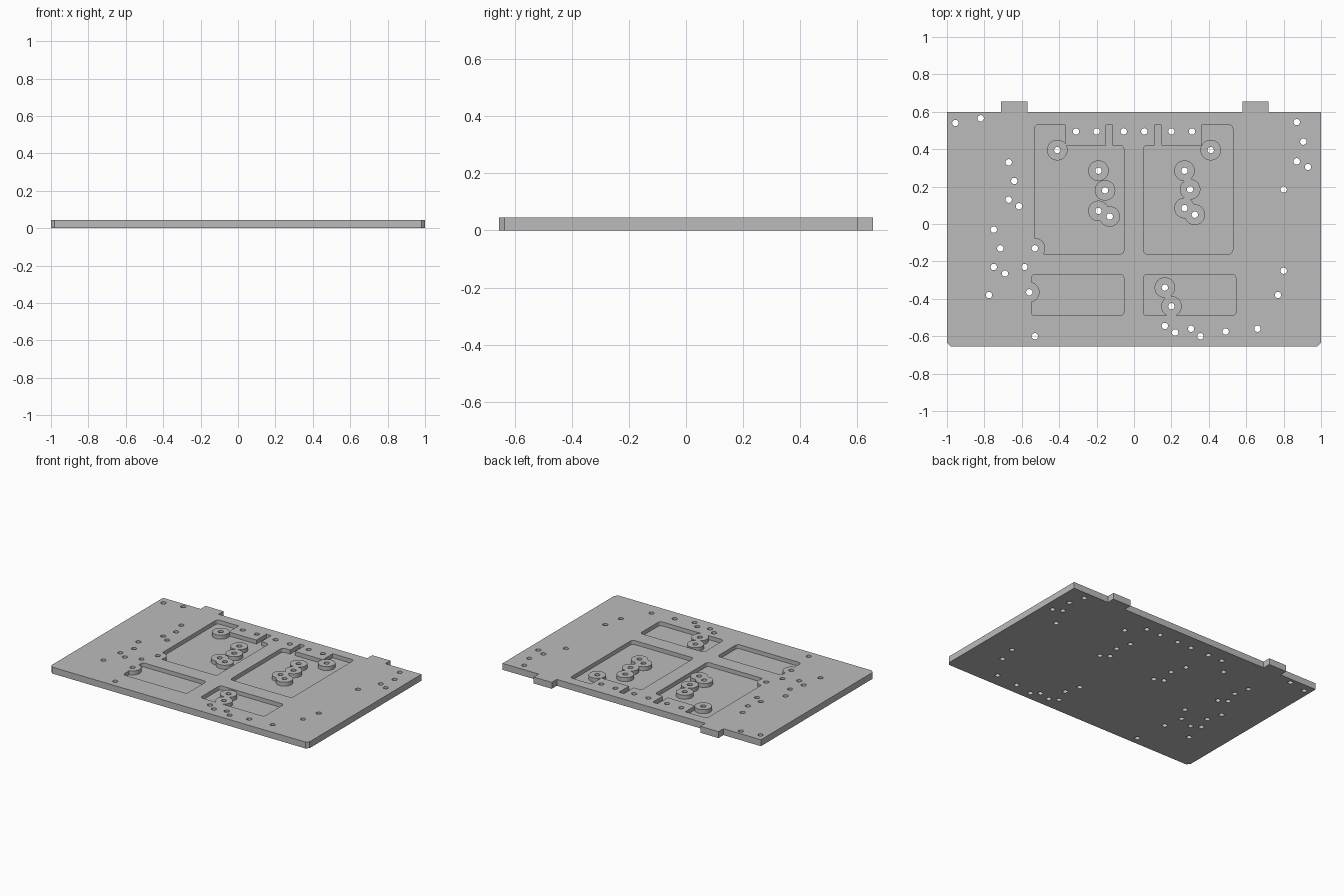
import bpy, bmesh
from mathutils import Matrix

cube = bpy.data.objects.get("Cube")
if cube:
    bpy.data.objects.remove(cube, do_unlink=True)

THICK = 0.045
FLOOR = 0.017
HOLE_R, BOSS_R = 0.017, 0.055


def add_prism(bm, points, z0, z1, rounded=(), radius=0.02, segments=4):
    """Extrude an outline, rounding the corners whose indices are given."""
    part = bmesh.new()
    verts = [part.verts.new((x, y, z0)) for x, y in points]
    part.faces.new(verts)
    if rounded:
        bmesh.ops.bevel(part, geom=[verts[i] for i in rounded], offset=radius,
                        segments=segments, profile=0.5, affect='VERTICES')
    top = bmesh.ops.extrude_face_region(part, geom=part.faces[:])
    moved = [v for v in top["geom"] if isinstance(v, bmesh.types.BMVert)]
    bmesh.ops.translate(part, verts=moved, vec=(0, 0, z1 - z0))
    bmesh.ops.recalc_face_normals(part, faces=part.faces[:])
    mesh = bpy.data.meshes.new("part")
    part.to_mesh(mesh)
    part.free()
    bm.from_mesh(mesh)
    bpy.data.meshes.remove(mesh)


def add_cylinder(bm, x, y, radius):
    bmesh.ops.create_cone(bm, cap_ends=True, segments=32, radius1=radius, radius2=radius,
                          depth=1, matrix=Matrix.Translation((x, y, 0)))


def make_object(name, bm):
    mesh = bpy.data.meshes.new(name)
    bm.to_mesh(mesh)
    bm.free()
    obj = bpy.data.objects.new(name, mesh)
    bpy.context.collection.objects.link(obj)
    return obj


def cut(target, cutters):
    """Subtract the cutters from the target, then discard them."""
    for cutter in cutters:
        cutter.hide_render = True
        mod = target.modifiers.new("cut", 'BOOLEAN')
        mod.operation, mod.solver, mod.object = 'DIFFERENCE', 'EXACT', cutter
    graph = bpy.context.evaluated_depsgraph_get()
    target.data = bpy.data.meshes.new_from_object(target.evaluated_get(graph))
    target.modifiers.clear()
    for cutter in cutters:
        bpy.data.objects.remove(cutter, do_unlink=True)


# Hole centres: those through standing bosses, and those through the plain plate
bosses = [(-.41, .395), (-.19, .285), (-.155, .18), (-.19, .07), (-.13, .04),
          (.41, .395), (.27, .285), (.3, .185), (.27, .085), (.325, .05),
          (-.53, -.13), (-.56, -.365), (.165, -.34), (.2, -.44)]
plain = [(-.955, .54), (-.82, .565), (-.67, .33), (-.64, .23), (-.67, .13),
         (-.615, .095), (-.75, -.03), (-.715, -.13), (-.75, -.23), (-.69, -.265),
         (-.585, -.23), (-.775, -.38), (-.53, -.6), (.87, .545), (.905, .44),
         (.87, .335), (.93, .305), (.8, .185), (.8, -.25), (.77, -.38), (.66, -.56),
         (.49, -.575), (.355, -.6), (.305, -.56), (.22, -.58), (.165, -.545)]
plain += [(s * x, .495) for s in (-1, 1) for x in (.055, .2, .31)]

# Plate outline with two tabs on the back edge and clipped front corners
bm = bmesh.new()
outline = [(-1, -.655), (1, -.655), (1, .6), (.72, .6), (.72, .655), (.58, .655), (.58, .6),
           (-.57, .6), (-.57, .655), (-.71, .655), (-.71, .6), (-1, .6)]
add_prism(bm, outline, 0, THICK, rounded=(0, 1), segments=1)
plate = make_object("base_plate", bm)

# Pockets: a large one with a narrow slot and a small one, mirrored left to right
large = [(.05, -.16), (.528, -.16), (.528, .53), (.362, .53), (.362, .42),
         (.147, .42), (.147, .53), (.11, .53), (.11, .42), (.05, .42)]
small = [(.05, -.49), (.545, -.49), (.545, -.27), (.05, -.27)]
bm = bmesh.new()
for side in (-1, 1):
    for shape, corners in ((large, (0, 1, 2, 9)), (small, range(4))):
        mirrored = [(side * x - (.004 if side < 0 else 0), y) for x, y in shape]
        add_prism(bm, mirrored, FLOOR, 2 * THICK, rounded=corners)
pockets = make_object("pocket_cutter", bm)

# Keep the bosses standing by removing them from the pocket volume
boss_cutters = []
for x, y in bosses:
    bm = bmesh.new()
    add_cylinder(bm, x, y, BOSS_R)
    boss_cutters.append(make_object("boss_cutter", bm))
cut(pockets, boss_cutters)

# Through holes
bm = bmesh.new()
for x, y in bosses + plain:
    add_cylinder(bm, x, y, HOLE_R)
holes = make_object("hole_cutter", bm)
cut(plate, [pockets, holes])

# Grey metal finish
metal = bpy.data.materials.new("grey_metal")
metal.use_nodes = True
colour = (0.5, 0.5, 0.5, 1)
metal.diffuse_color = colour
metal.node_tree.nodes["Principled BSDF"].inputs["Base Color"].default_value = colour
plate.data.materials.clear()
plate.data.materials.append(metal)
for face in plate.data.polygons:
    face.material_index = 0

bpy.ops.object.select_all(action='DESELECT')
plate.select_set(True)
bpy.context.view_layer.objects.active = plate
bpy.ops.object.shade_smooth_by_angle()
